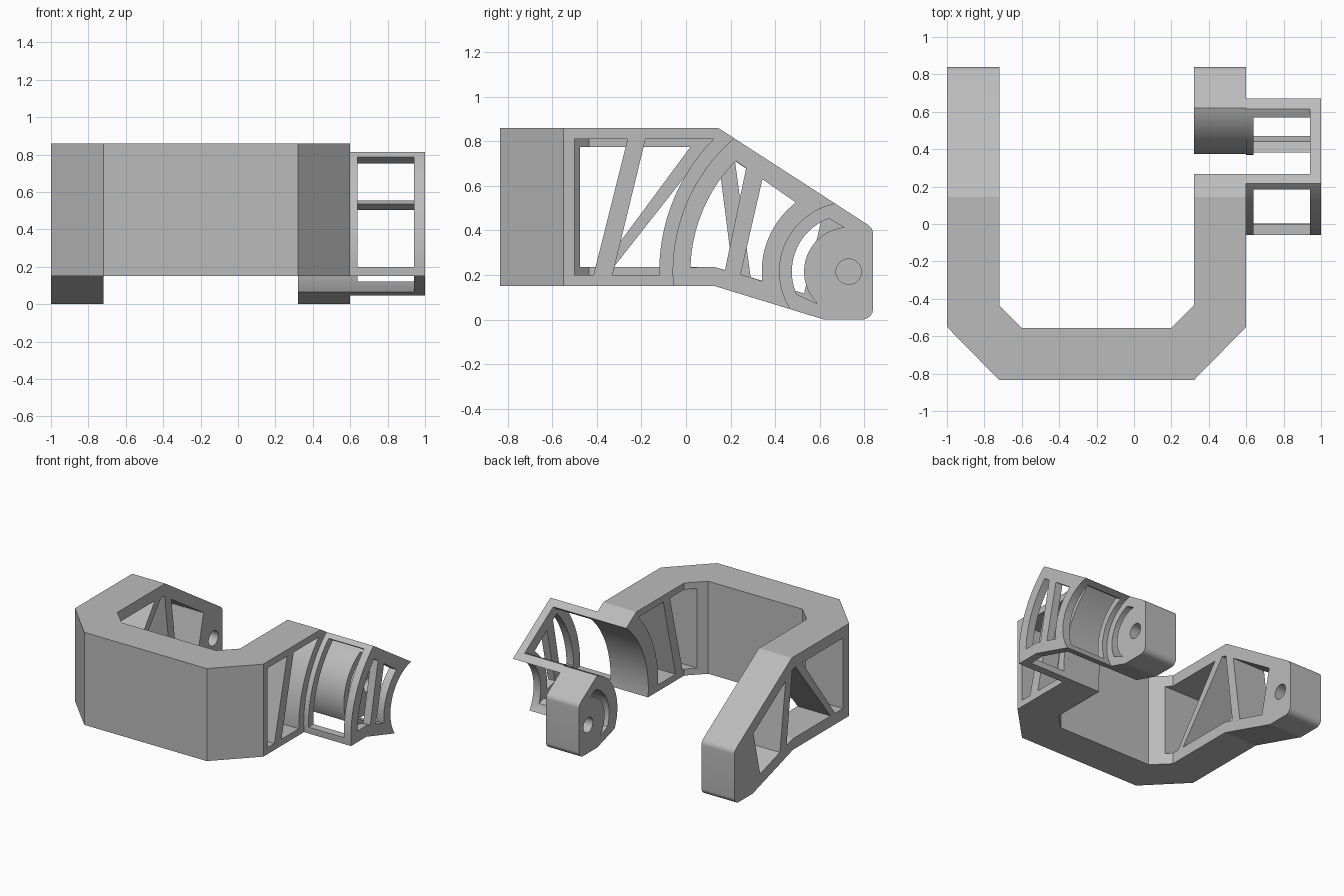
import bpy, bmesh
from math import cos, sin, radians
from mathutils import Vector

cube = bpy.data.objects.get("Cube")
if cube:
    bpy.data.objects.remove(cube, do_unlink=True)

PIVOT = (0.73, 0.215)

grey = bpy.data.materials.new("plain_grey")
grey.use_nodes = True
grey.diffuse_color = (0.5, 0.5, 0.5, 1)
grey.node_tree.nodes["Principled BSDF"].inputs["Base Color"].default_value = (0.5, 0.5, 0.5, 1)


def arc(r, a0, a1, n=32):
    """Points about the pivot in (y, z); zero degrees faces the front."""
    angles = [radians(a0 + (a1 - a0) * i / n) for i in range(n + 1)]
    return [(PIVOT[0] - r * cos(a), PIVOT[1] + r * sin(a)) for a in angles]


def fillet(cy, cz, r, a0, a1, n=8):
    angles = [radians(a0 + (a1 - a0) * i / n) for i in range(n + 1)]
    return [(cy + r * cos(a), cz + r * sin(a)) for a in angles]


def sector(r_out, r_in):
    return arc(r_out, 100, -80, 72) + arc(r_in, -80, 100, 72)


def prism(name, outline, lo, hi, axis="x"):
    """Extrude a (y, z) outline along x, or an (x, y) outline along z."""
    bm = bmesh.new()
    place = (lambda p: (lo, p[0], p[1])) if axis == "x" else (lambda p: (p[0], p[1], lo))
    face = bm.faces.new([bm.verts.new(place(p)) for p in outline])
    ext = bmesh.ops.extrude_face_region(bm, geom=[face])
    step = Vector((hi - lo, 0, 0)) if axis == "x" else Vector((0, 0, hi - lo))
    bmesh.ops.translate(bm, vec=step, verts=[v for v in ext["geom"] if isinstance(v, bmesh.types.BMVert)])
    bmesh.ops.recalc_face_normals(bm, faces=bm.faces)
    mesh = bpy.data.meshes.new(name)
    bm.to_mesh(mesh)
    bm.free()
    mesh.materials.append(grey)
    obj = bpy.data.objects.new(name, mesh)
    bpy.context.collection.objects.link(obj)
    return obj


def combine(obj, operation, outline, lo, hi, axis="x"):
    """Cut or intersect an object with a temporary prism."""
    tool = prism("cutter", outline, lo, hi, axis)
    tool.hide_render = True
    mod = obj.modifiers.new("shape", "BOOLEAN")
    mod.operation, mod.object, mod.solver = operation, tool, "EXACT"
    bpy.context.view_layer.objects.active = obj
    bpy.ops.object.modifier_apply(modifier=mod.name)
    bpy.data.objects.remove(tool, do_unlink=True)


def cut(obj, outline, lo, hi):
    combine(obj, "DIFFERENCE", outline, lo, hi)


# Shared side profile with rounded rear corners
profile = ([(-0.835, 0.15), (-0.835, 0.86), (0.145, 0.86)]
           + fillet(0.79, 0.383, 0.05, 57, 0)
           + fillet(0.79, 0.05, 0.05, 0, -90)
           + [(0.62, 0), (0.13, 0.15)])

# U-shaped frame: plan outline trimmed to the side profile
plan = [(-1, 0.9), (-1, -0.55), (-0.72, -0.835), (0.32, -0.835), (0.6, -0.55), (0.6, 0.9),
        (0.32, 0.9), (0.32, -0.435), (0.2, -0.555), (-0.6, -0.555), (-0.72, -0.435), (-0.72, 0.9)]
frame = prism("main_frame", profile, -1.1, 1.1)
combine(frame, "INTERSECT", plan, -0.2, 1.2, "z")

# Left-hand stretch: the right arm ends in a concave wall
cut(frame, arc(0.73, 0, 360, 128)[:-1], 0.25, 0.7)

# Truss windows in the jointed arm
for window in (
    [(-0.5, 0.2), (-0.5, 0.81), (-0.262, 0.81), (-0.415, 0.2)],
    [(-0.33, 0.2), (-0.182, 0.81)] + arc(0.85, 44.4, -1),
):
    cut(frame, window, 0.1, 0.7)

# Truss windows in the plain arm
for window in (
    [(-0.475, 0.235), (-0.475, 0.775), (0.02, 0.775), (-0.38, 0.235)],
    [(-0.325, 0.235), (0.1, 0.775), (0.14, 0.765), (0.21, 0.213), (0.13, 0.235)],
    [(0.22, 0.71), (0.61, 0.458), (0.53, 0.117), (0.29, 0.19)],
):
    cut(frame, window, -1.1, -0.55)

# Blind pivot hole in the inner face of the plain arm
hole = arc(0.057, 0, 360, 48)[:-1]
cut(frame, hole, -0.86, -0.6)

# Pivot end of the jointed arm, with rounded nose and curved slot
pivot_end = prism("pivot_end", profile, 0.32, 0.6)
combine(pivot_end, "INTERSECT", arc(0.355, 90, -90, 64) + [(1, -0.14), (1, 0.57)], 0.2, 0.7)
cut(pivot_end, arc(0.255, 69.4, -23.5) + arc(0.2, -46, 84), 0.2, 0.7)
cut(pivot_end, hole, 0.2, 0.7)

# Curved link box beside the joint, open on its inner side
link = prism("side_link", profile, 0.6, 1)
combine(link, "INTERSECT", sector(0.79, 0.31), 0.5, 1.1)
cut(link, sector(0.73, 0.36), 0.5, 0.94)

# Openings through both curved walls of the link
cut(link, [(-0.2, 0.2), (-0.2, 0.81), (0.15, 0.81), (0.75, 0.419),
           (0.75, 0.02), (0.62, 0.05), (0.13, 0.2)], 0.64, 0.94)

# Windows in the outer plate of the link
for window in (
    arc(0.71, 44.5, 1.6) + [(0.13, 0.235), (0.175, 0.222), (0.27, 0.68)],
    [(0.245, 0.203), (0.343, 0.63)] + arc(0.39, 52.7, -6.2),
):
    cut(link, window, 0.9, 1.1)

# Smooth the curved walls and keep all corners crisp
bpy.ops.object.select_all(action="DESELECT")
for obj in (frame, pivot_end, link):
    obj.select_set(True)
bpy.context.view_layer.objects.active = frame
bpy.ops.object.shade_smooth_by_angle(angle=radians(12))
